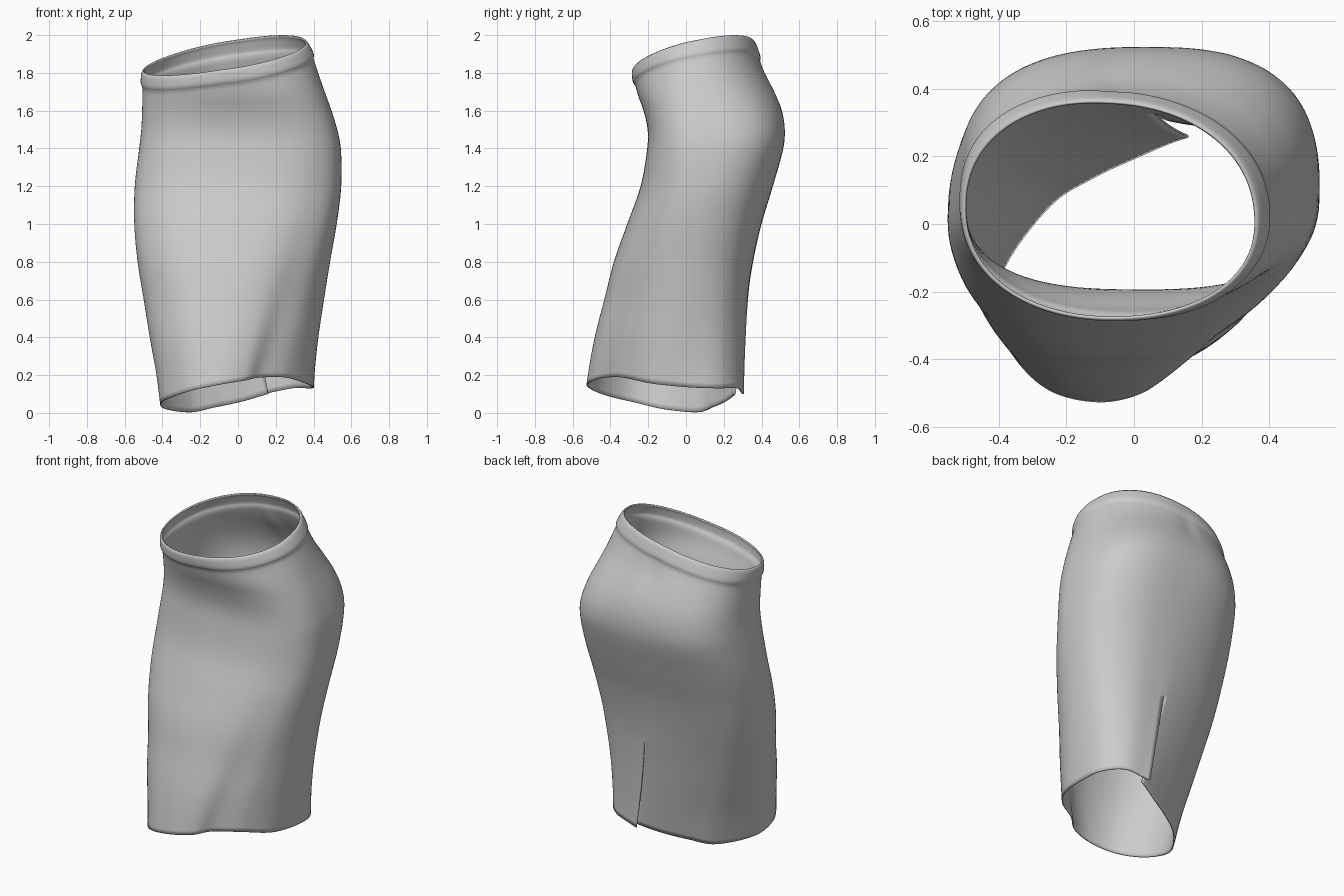
import bpy, bmesh, math

if "Cube" in bpy.data.objects:
    bpy.data.objects.remove(bpy.data.objects["Cube"])

COLS = 128          # columns around, starting and ending at the back slit
SLIT = 0.31         # slit top as a fraction of the skirt length
BAND = 0.955        # lower edge of the waistband


def spline(xs, ys, x):
    """Smooth curve through the points (xs, ys), evaluated at x."""
    n = len(xs)
    x = min(max(x, xs[0]), xs[-1])
    k = 0
    while k < n - 2 and x > xs[k + 1]:
        k += 1

    def slope(i):
        a, b = max(i - 1, 0), min(i + 1, n - 1)
        return (ys[b] - ys[a]) / (xs[b] - xs[a])

    h = xs[k + 1] - xs[k]
    t = (x - xs[k]) / h
    return ((2*t**3 - 3*t**2 + 1) * ys[k] + (t**3 - 2*t**2 + t) * h * slope(k)
            + (3*t**2 - 2*t**3) * ys[k + 1] + (t**3 - t**2) * h * slope(k + 1))


# Outline of the body at rising heights
Z = [0.0, 0.2, 0.4, 0.6, 0.8, 1.0, 1.2, 1.4, 1.5, 1.6, 1.7, 1.8, 1.9, 2.0]
LEFT = [-.42, -.445, -.48, -.51, -.54, -.555, -.55, -.525, -.513, -.508, -.505, -.50, -.48, -.46]
RIGHT = [.395, .415, .44, .47, .50, .532, .553, .548, .528, .497, .46, .425, .39, .34]
FRONT = [-.54, -.515, -.48, -.43, -.38, -.31, -.24, -.205, -.203, -.225, -.26, -.275, -.27, -.26]
BACK = [.28, .29, .305, .325, .355, .40, .46, .515, .523, .508, .47, .42, .38, .345]
MID_X = [-.02, -.02, -.02, -.02, -.02, 0, .02, .02, .02, 0, -.03, -.06, -.07, -.07]
MID_Y = [-.12, -.10, -.07, -.03, 0, .03, .07, .10, .10, .09, .075, .06, .045, .04]
POWER = [2.3, 2.3, 2.3, 2.3, 2.35, 2.4, 2.5, 2.7, 2.7, 2.55, 2.35, 2.2, 2.15, 2.15]

# Wavy hem, from the slit round by the left, front and right sides
HEM = [(.148, .285, .10), (.02, .215, .06), (-.12, .145, .03), (-.25, .06, .003),
       (-.385, -.12, .02), (-.41, -.27, .055), (-.35, -.40, .085), (-.245, -.495, .12),
       (-.10, -.527, .15), (.03, -.497, .17), (.115, -.425, .187), (.255, -.335, .187),
       (.365, -.18, .155), (.40, .02, .135), (.385, .17, .13), (.29, .27, .13),
       (.148, .285, .10)]


def body(a, z, grow=0.0):
    """Point on the body outline at angle a and height z."""
    xl, xr, yf, yb, cx, cy, n = [spline(Z, c, z) for c in
                                 (LEFT, RIGHT, FRONT, BACK, MID_X, MID_Y, POWER)]
    c, s = math.cos(a), math.sin(a)
    rx = (xr - cx if c > 0 else cx - xl) + grow
    ry = (yb - cy if s > 0 else cy - yf) + grow
    return (cx + rx * math.copysign(abs(c) ** (2 / n), c),
            cy + ry * math.copysign(abs(s) ** (2 / n), s))


def band_swell(t):
    """Outward swell of the waistband, with a rounded rim."""
    return spline([0, BAND - .008, BAND + .006, .982, .994, 1],
                  [0, 0, .011, .012, .010, .004], t) if t > BAND - .008 else 0.0


def cloth_point(j, t):
    u = 16 * j / COLS
    a = math.pi / 2 + 2 * math.pi * u / 16
    hx, hy, hz = [spline(range(17), [p[k] for p in HEM], u) for k in range(3)]
    top = 1.893 + 0.078 * math.cos(a) + 0.073 * math.sin(a)
    z = hz + (top - hz) * t
    x, y = body(a, z, band_swell(t))
    bx, by = body(a, hz)
    w = (1 - t) ** 2.1
    x += w * (hx - bx)
    y += w * (hy - by)
    # Slit flaps: the left edge tucks under the right edge
    d = min(u, 16 - u)
    k = max(0.0, 1 - t / SLIT) * math.exp(-d * 1.4)
    side = 1 if u > 8 else -1
    x -= 0.012 * k * side
    y += 0.022 * k * side
    # Faint closure crease below the band at the back
    y -= 0.010 * math.exp(-(d / 0.2) ** 2) * math.exp(-((t - 0.9) / 0.05) ** 2)
    return x, y, z


# Skirt: one sheet from the hem to the rolled waistband
rows = [BAND * i / 64 for i in range(64)]
rows += [BAND + (1 - BAND) * i / 10 for i in range(-1, 11)]
bm = bmesh.new()
grid = [[bm.verts.new(cloth_point(j, t)) for j in range(COLS + 1)] for t in rows]
for lo, hi in zip(grid, grid[1:]):
    for j in range(COLS):
        bm.faces.new((lo[j], lo[j + 1], hi[j + 1], hi[j]))
bmesh.ops.remove_doubles(bm, verts=bm.verts, dist=1e-5)   # closes the seam above the slit
mesh = bpy.data.meshes.new("skirt")
bm.to_mesh(mesh)
bm.free()
skirt = bpy.data.objects.new("skirt", mesh)
bpy.context.collection.objects.link(skirt)
skirt.select_set(True)
bpy.context.view_layer.objects.active = skirt
bpy.ops.object.shade_smooth_by_angle(angle=math.radians(50))

# Cloth thickness
cloth = skirt.modifiers.new("cloth_thickness", 'SOLIDIFY')
cloth.thickness = 0.008
cloth.offset = -1
